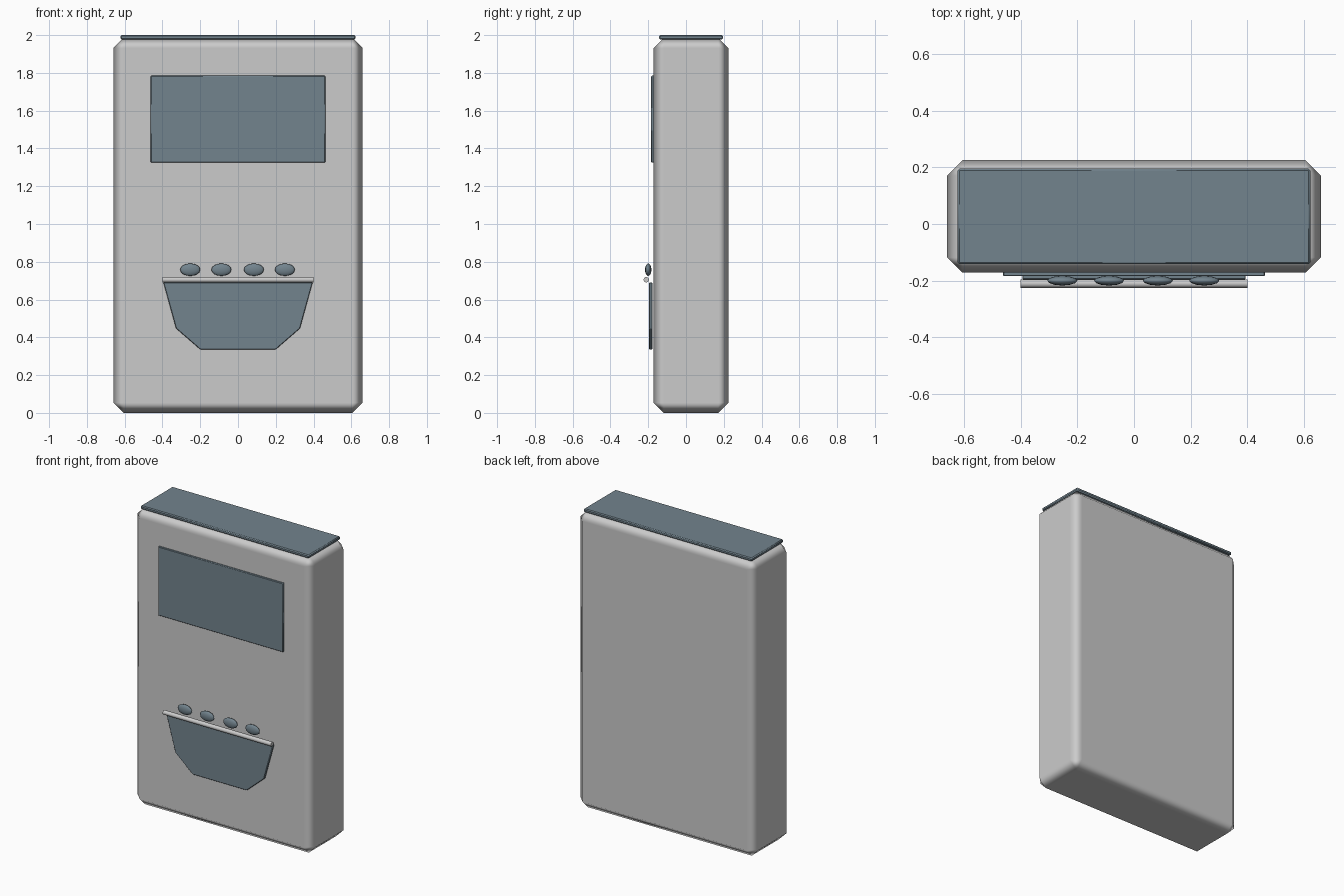
import bpy, bmesh, math

if "Cube" in bpy.data.objects:
    bpy.data.objects.remove(bpy.data.objects["Cube"])

slate = bpy.data.materials.new("slate")
slate.diffuse_color = (0.17, 0.23, 0.27, 1)
slate.use_nodes = True
slate.node_tree.nodes["Principled BSDF"].inputs["Base Color"].default_value = slate.diffuse_color


def finish(ob, mat=None, bevel=0.0, angle=30, harden=False):
    if mat:
        ob.data.materials.append(mat)
    bpy.ops.object.select_all(action='DESELECT')
    ob.select_set(True)
    bpy.context.view_layer.objects.active = ob
    if bevel:
        m = ob.modifiers.new("bevel", 'BEVEL')
        m.width, m.segments, m.harden_normals = bevel, 1, harden
    bpy.ops.object.shade_smooth_by_angle(angle=math.radians(angle))
    return ob


def box(name, lo, hi, **kw):
    size = [b - a for a, b in zip(lo, hi)]
    mid = [(a + b) / 2 for a, b in zip(lo, hi)]
    bpy.ops.mesh.primitive_cube_add(size=1, location=mid)
    ob = bpy.context.object
    ob.name = name
    ob.scale = size
    bpy.ops.object.transform_apply(location=False, rotation=False, scale=True)
    return finish(ob, **kw)


def front_panel(name, outline, y0, y1, **kw):
    # outline in x, z extruded along y
    bm = bmesh.new()
    face = bm.faces.new([bm.verts.new((x, y0, z)) for x, z in outline])
    ext = bmesh.ops.extrude_face_region(bm, geom=[face])
    bmesh.ops.translate(bm, vec=(0, y1 - y0, 0),
                        verts=[v for v in ext["geom"] if isinstance(v, bmesh.types.BMVert)])
    bmesh.ops.recalc_face_normals(bm, faces=bm.faces)
    me = bpy.data.meshes.new(name)
    bm.to_mesh(me)
    bm.free()
    ob = bpy.data.objects.new(name, me)
    bpy.context.collection.objects.link(ob)
    return finish(ob, **kw)


# Cabinet body with wide chamfers, and its top cover
box("cabinet_body", (-0.66, -0.172, 0), (0.66, 0.225, 1.985), bevel=0.054, angle=60, harden=True)
box("top_cover", (-0.622, -0.142, 1.977), (0.622, 0.195, 2.0), mat=slate, bevel=0.006)

# Display panel
box("display_panel", (-0.462, -0.184, 1.325), (0.462, -0.165, 1.785), mat=slate, bevel=0.003)

# Tray front, tapering downwards
half = [(0.395, 0.69), (0.328, 0.447), (0.2, 0.336)]
front_panel("tray_front", half + [(-x, z) for x, z in reversed(half)],
            -0.195, -0.178, mat=slate, bevel=0.003)

# Rail along the tray's upper edge
bpy.ops.mesh.primitive_cylinder_add(vertices=12, radius=0.0145, depth=0.8,
                                    location=(0, -0.2105, 0.705),
                                    rotation=(0, math.pi / 2, 0))
bpy.context.object.name = "tray_rail"
finish(bpy.context.object, angle=40)

# Row of flattened buttons
for i, x in enumerate((-0.253, -0.088, 0.084, 0.248)):
    bpy.ops.mesh.primitive_uv_sphere_add(segments=12, ring_count=8, radius=1,
                                         location=(x, -0.2, 0.758))
    ob = bpy.context.object
    ob.name = f"button_{i + 1}"
    ob.scale = (0.053, 0.017, 0.033)
    finish(ob, mat=slate, angle=40)
